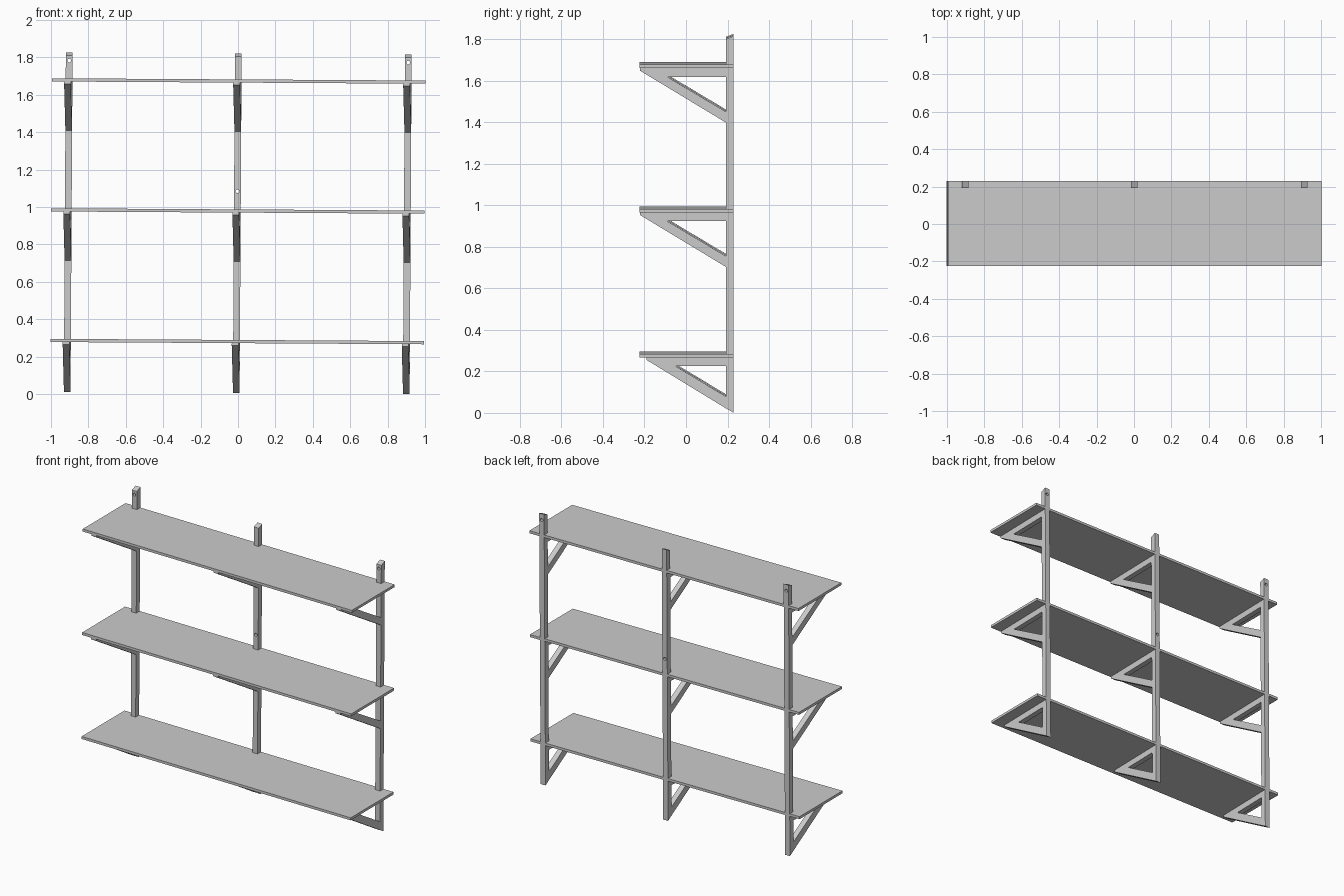
import bpy, bmesh
from mathutils import Matrix, Vector

if "Cube" in bpy.data.objects:
    bpy.data.objects.remove(bpy.data.objects["Cube"])

# The whole unit hangs very slightly out of level
LEAN = (Matrix.Translation((-0.003, 0, 0.9)) @ Matrix.Rotation(0.006, 4, 'Y')
        @ Matrix.Translation((0, 0, -0.9)))
POSTS = {"left": -0.905, "middle": -0.001, "right": 0.908}
SHELVES = {"bottom": 0.281, "middle": 0.979, "top": 1.674}
W = 0.036            # post width
T = 0.017            # shelf thickness
FRONT, BACK = 0.192, 0.229


def prism(name, outline, offset):
    """Extrude a closed 3D outline by an offset vector."""
    bm = bmesh.new()
    face = bm.faces.new([bm.verts.new(p) for p in outline])
    ext = bmesh.ops.extrude_face_region(bm, geom=[face])
    verts = [v for v in ext["geom"] if isinstance(v, bmesh.types.BMVert)]
    bmesh.ops.translate(bm, verts=verts, vec=Vector(offset))
    bmesh.ops.recalc_face_normals(bm, faces=bm.faces)
    mesh = bpy.data.meshes.new(name)
    bm.to_mesh(mesh)
    bm.free()
    ob = bpy.data.objects.new(name, mesh)
    bpy.context.collection.objects.link(ob)
    return ob


def drill(ob, x, z):
    """Screw hole through a post, front to back."""
    bpy.ops.mesh.primitive_cylinder_add(vertices=16, radius=0.01, depth=0.2,
                                        location=(x, 0.21, z), rotation=(1.570796, 0, 0))
    cutter = bpy.context.object
    cutter.name = "screw_hole_cutter"
    cutter.hide_render = True
    cutter.hide_set(True)
    mod = ob.modifiers.new("screw_hole", 'BOOLEAN')
    mod.operation = 'DIFFERENCE'
    mod.solver = 'EXACT'
    mod.object = cutter
    cutter.matrix_world = LEAN @ Matrix.Translation((x, 0.21, z)) @ Matrix.Rotation(1.570796, 4, 'X')


# Wall posts with slanted feet and slightly slanted tops
for side, x in POSTS.items():
    profile = [(FRONT, 0.028), (BACK, 0.006), (BACK, 1.82), (FRONT, 1.805)]
    post = prism(side + "_post", [(x - W / 2, y, z) for y, z in profile], (W, 0, 0))
    post.matrix_world = LEAN
    drill(post, x, 1.085 if side == "middle" else 1.778)

# Shelves, notched at the back around each post
for level, zc in SHELVES.items():
    outline = [(-0.996, BACK), (-0.996, -0.225), (1.0, -0.225), (1.0, BACK)]
    for x in sorted(POSTS.values(), reverse=True):
        a, b = x + W / 2, x - W / 2
        outline += [(a, BACK), (a, FRONT), (b, FRONT), (b, BACK)]
    shelf = prism(level + "_shelf", [(x, y, zc - T / 2) for x, y in outline], (0, 0, T))
    shelf.matrix_world = LEAN

# Triangular brackets: level arm plus diagonal brace, meeting the post
for level, zc in SHELVES.items():
    if level == "bottom":
        tip, inner, low, low_in = -0.19, -0.05, -0.245, -0.188
    else:
        tip, inner, low, low_in = -0.222, -0.09, -0.262, -0.21
    profile = [(FRONT, 0), (tip, 0), (tip, -0.012), (FRONT, low),
               (FRONT, low_in), (inner, -0.042), (FRONT, -0.042)]
    for side, x in POSTS.items():
        pts = [(x - W / 2 + 0.02 * (y - FRONT), y, zc - T / 2 + z) for y, z in profile]
        bracket = prism(f"{level}_{side}_bracket", pts, (W, 0, 0))
        bracket.matrix_world = LEAN
